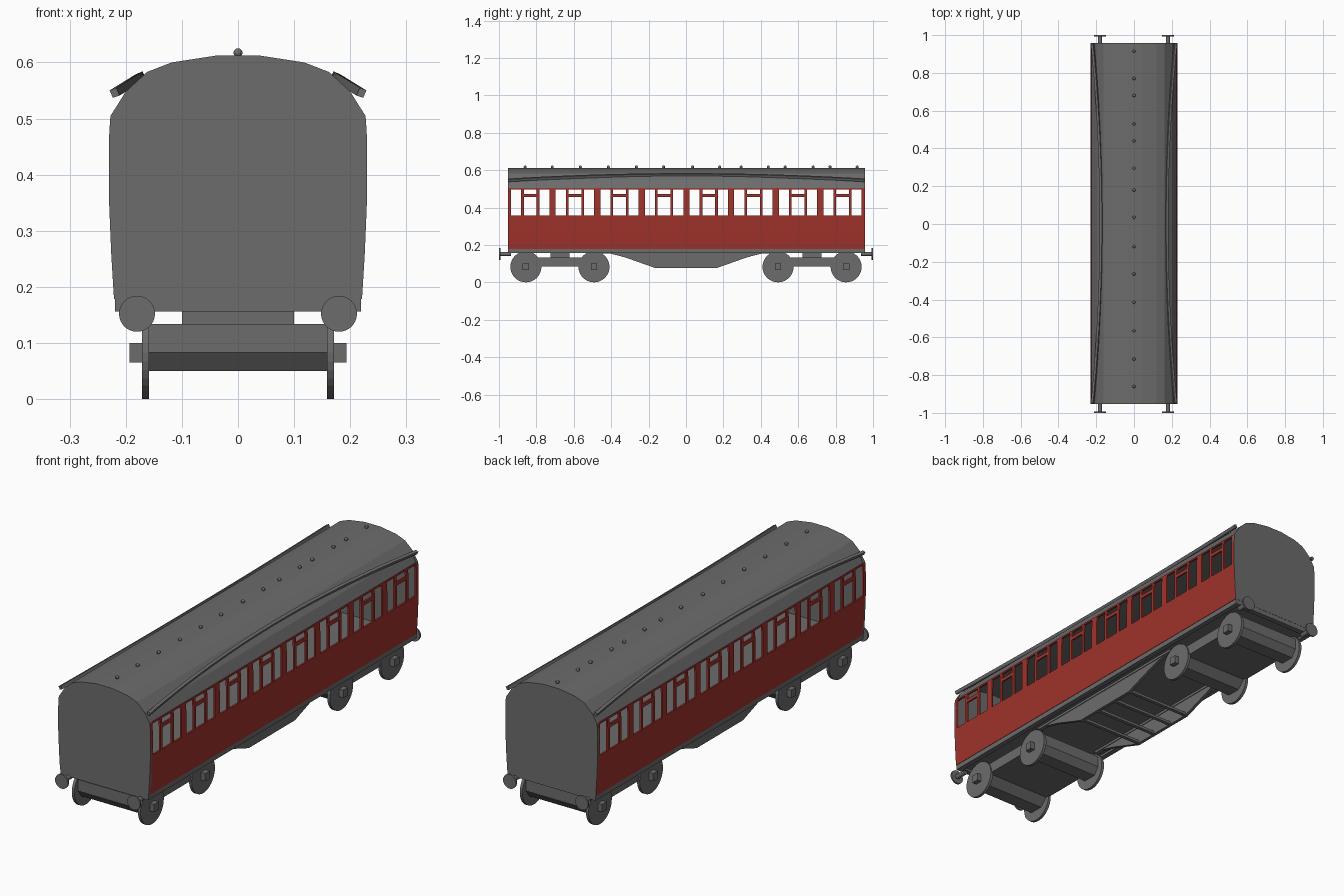
import bpy, bmesh, math
from mathutils import Vector

cube = bpy.data.objects.get("Cube")
if cube:
    bpy.data.objects.remove(cube, do_unlink=True)


def material(name, rgb):
    m = bpy.data.materials.new(name)
    m.use_nodes = True
    m.diffuse_color = (*rgb, 1)
    m.node_tree.nodes["Principled BSDF"].inputs["Base Color"].default_value = (*rgb, 1)
    return m


GREY = material("dark_grey", (0.15, 0.15, 0.15))
RED = material("carriage_red", (0.35, 0.033, 0.025))
END, MID = 0.954, 0.003      # half length of the body and its centre along y


def finish(name, bm, mat=GREY):
    bmesh.ops.recalc_face_normals(bm, faces=bm.faces)
    me = bpy.data.meshes.new(name)
    bm.to_mesh(me)
    bm.free()
    me.materials.append(mat)
    ob = bpy.data.objects.new(name, me)
    bpy.context.collection.objects.link(ob)
    return ob


def box(name, x, y, z, mat=GREY):
    bm = bmesh.new()
    bmesh.ops.create_cube(bm, size=1)
    for v in bm.verts:
        v.co = [(a + b) / 2 + c * (b - a) for (a, b), c in zip((x, y, z), v.co)]
    return finish(name, bm, mat)


def prism(name, pts, axis, a, b):
    """Extrude a closed profile along x or y from a to b."""
    bm = bmesh.new()
    put = (lambda p, t: (t, *p)) if axis == "x" else (lambda p, t: (p[0], t, p[1]))
    f = bm.faces.new([bm.verts.new(put(p, a)) for p in pts])
    new = bmesh.ops.extrude_face_region(bm, geom=[f])["geom"]
    step = Vector(put((0, 0), b - a))
    bmesh.ops.translate(bm, vec=step, verts=[v for v in new if isinstance(v, bmesh.types.BMVert)])
    return finish(name, bm)


def disc(name, axis, centre, r, depth, sides=32):
    pts = [(r * math.cos(math.tau * i / sides), r * math.sin(math.tau * i / sides)) for i in range(sides)]
    k = 0 if axis == "x" else 1
    if k == 0:
        pts = [(centre[1] + p, centre[2] + q) for p, q in pts]
    else:
        pts = [(centre[0] + p, centre[2] + q) for p, q in pts]
    return prism(name, pts, axis, centre[k] - depth / 2, centre[k] + depth / 2)


def sheet(name, rows, cols, skip, mat, thick):
    """Grid of quads over (x, z) rows and y columns, with holes, made solid."""
    bm = bmesh.new()
    grid = [[bm.verts.new((x, y, z)) for y in cols] for x, z in rows]
    for i in range(len(rows) - 1):
        for j in range(len(cols) - 1):
            if not skip(i, j):
                bm.faces.new((grid[i][j], grid[i][j + 1], grid[i + 1][j + 1], grid[i + 1][j]))
    ob = finish(name, bm, mat)
    # make the outside face outward so the thickness grows inward
    p = max(ob.data.polygons, key=lambda q: abs(q.center.x))
    if p.normal.x * p.center.x < 0:
        ob.data.flip_normals()
    mod = ob.modifiers.new("thickness", "SOLIDIFY")
    mod.thickness, mod.offset = thick, -1
    return ob


# Body sides: eight compartments, each with window, door light and window
SIDE = [(0.221, 0.178), (0.226, 0.26), (0.230, 0.357), (0.230, 0.456),
        (0.2295, 0.472), (0.228, 0.497), (0.227, 0.505)]
PITCH = 2 * END / 8
CUTS = [0, 0.016, 0.070, 0.084, 0.153, 0.167, 0.221]
ys = [MID - END + c * PITCH + u for c in range(8) for u in CUTS] + [MID + END]


def window(i, j):
    k = j % len(CUTS)
    return (k in (1, 5) and i in (2, 3, 4)) or (k == 3 and i in (2, 4))


side = sheet("body_side", SIDE, ys, window, RED, 0.008)
m = side.modifiers.new("other_side", "MIRROR")

# Roof shell and solid end walls
half = [(0.225, 0.505), (0.2, 0.548), (0.162, 0.583), (0.118, 0.600), (0.04, 0.612)]
ROOF = half + [(-x, z) for x, z in reversed(half)]
sheet("roof", ROOF, [MID - END, MID + END], lambda i, j: False, GREY, 0.01)
outline = [(-x, z) for x, z in reversed(SIDE)] + SIDE + ROOF[1:-1]
for name, s in (("front_end", -1), ("back_end", 1)):
    prism(name, outline, "y", MID + s * (END - 0.012), MID + s * (END + 0.001))

# Floor and underframe
box("floor", (-0.219, 0.219), (MID - END, MID + END), (0.166, 0.181))
for s in (-1, 1):
    box("solebar", sorted((s * 0.195, s * 0.219)), (MID - END, MID + END), (0.156, 0.167))
    y = MID + s * END
    box("headstock", (-0.219, 0.219), sorted((y, y - s * 0.025)), (0.156, 0.167))

# Roof ventilators along the ridge
for y in (0.915, 0.77, 0.68, 0.53, 0.44, 0.295, 0.18, 0.035,
          -0.12, -0.265, -0.415, -0.565, -0.715, -0.86):
    bm = bmesh.new()
    bmesh.ops.create_uvsphere(bm, u_segments=12, v_segments=8, radius=0.008)
    bmesh.ops.translate(bm, vec=(0, y, 0.617), verts=bm.verts)
    finish("roof_vent", bm)

# Arched rain strips, sweeping from the eaves up the roof at mid length
for s in (-1, 1):
    bm = bmesh.new()
    rings = []
    for i in range(25):
        t = -1 + i / 12
        x, z = 0.174 + 0.047 * t * t, 0.576 - 0.029 * t * t
        ring = [(0.008, 0.003), (0.002, -0.010), (-0.010, -0.006), (-0.004, 0.008)]
        rings.append([bm.verts.new((s * (x + a), MID + t * END, z + b)) for a, b in ring])
    for p, q in zip(rings, rings[1:]):
        for k in range(4):
            bm.faces.new((p[k], p[(k + 1) % 4], q[(k + 1) % 4], q[k]))
    bm.faces.new(rings[0])
    bm.faces.new(rings[-1])
    finish("rain_strip", bm)

# Buffers
for sx in (-1, 1):
    for sy in (-1, 1):
        disc("buffer_shank", "y", (sx * 0.18, sy * 0.965, 0.152), 0.011, 0.06, 12)
        disc("buffer_head", "y", (sx * 0.18, sy * 0.996, 0.152), 0.032, 0.008)

# Bogies: stepped block, pivot, wheels and axle boxes
edge = [(0.24, 0.134), (0.24, 0.083), (0.215, 0.05), (0.15, 0.05), (0.115, 0.085)]
for sy in (-1, 1):
    cy = sy * 0.674
    pts = [(cy + a, z) for a, z in edge] + [(cy - a, z) for a, z in reversed(edge)]
    prism("bogie_block", pts, "x", -0.166, 0.166)
    box("bogie_pivot", (-0.1, 0.1), (cy - 0.05, cy + 0.05), (0.13, 0.17))
    for sx in (-1, 1):
        for d in (-0.182, 0.182):
            disc("wheel", "x", (sx * 0.165, cy + d, 0.083), 0.083, 0.013)
            box("axle_box", sorted((sx * 0.165, sx * 0.193)),
                (cy + d - 0.017, cy + d + 0.017), (0.065, 0.1))

# Truss frames under the middle, joined by cross bars
top = [(-0.42, 0.158), (-0.165, 0.092), (0.165, 0.092), (0.42, 0.158)]
low = [(0.39, 0.156), (0.165, 0.077), (-0.165, 0.077), (-0.39, 0.156)]
for s in (-1, 1):
    x = s * 0.162
    prism("truss_rod", top + low, "x", x - 0.007, x + 0.007)
    box("truss_beam", (x - 0.01, x + 0.01), (-0.45, 0.45), (0.155, 0.168))
    for y in (-0.16, 0.16):
        box("truss_post", (x - 0.007, x + 0.007), (y - 0.008, y + 0.008), (0.085, 0.16))
for y in (-0.16, -0.055, 0.055, 0.16):
    box("truss_cross_bar", (-0.16, 0.16), (y - 0.008, y + 0.008), (0.079, 0.091))
